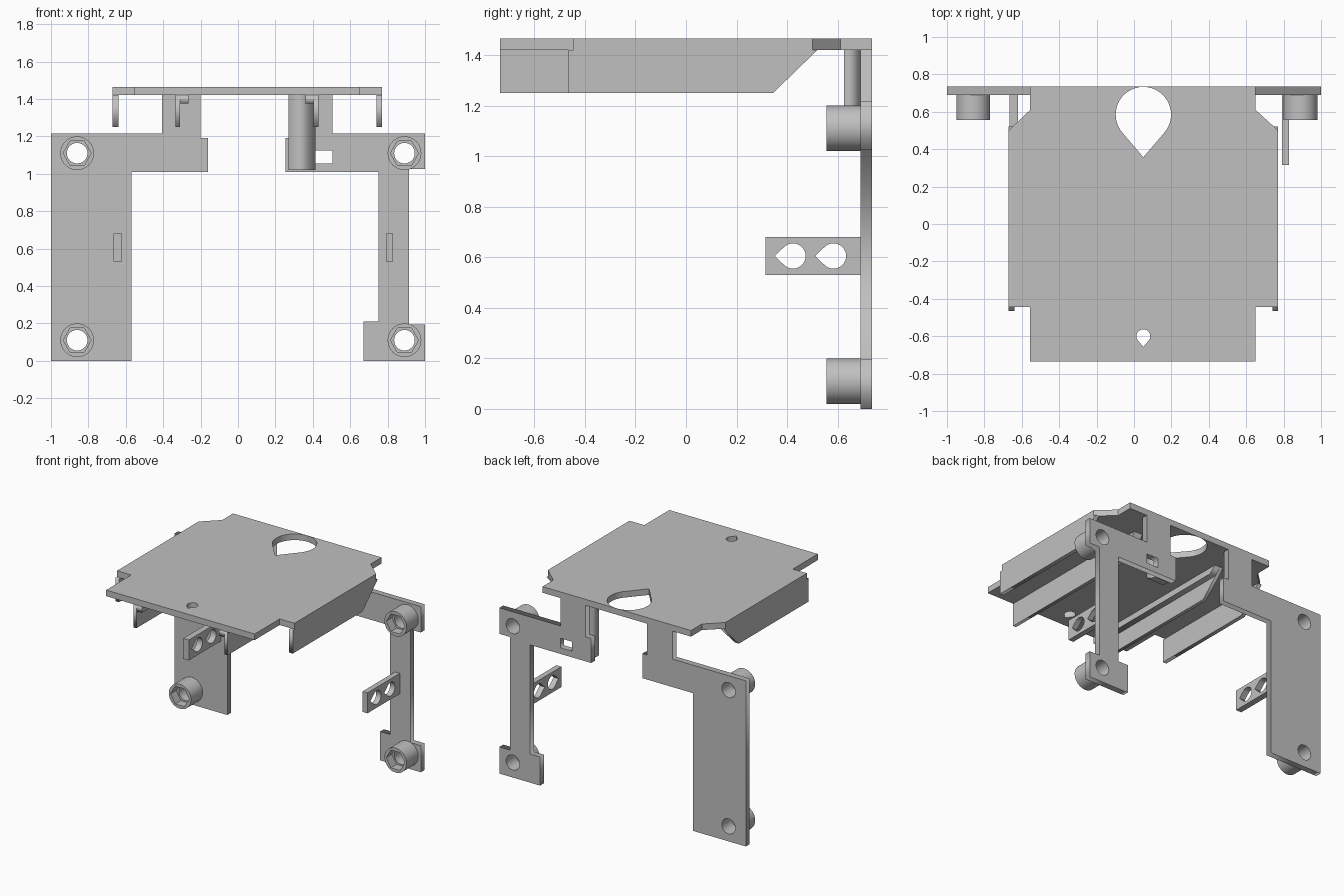
import bpy, bmesh
from math import sin, cos, pi, acos
from mathutils import Vector

cube = bpy.data.objects.get("Cube")
if cube:
    bpy.data.objects.remove(cube, do_unlink=True)

grey = bpy.data.materials.new("plain grey")
grey.use_nodes = True
colour = (0.53, 0.53, 0.53, 1)
grey.diffuse_color = colour
grey.node_tree.nodes["Principled BSDF"].inputs["Base Color"].default_value = colour

# For each profile plane: how (u, v, depth) maps to x, y, z
PLANES = {"XY": lambda u, v, w: (u, v, w),
          "XZ": lambda u, v, w: (u, w, v),
          "YZ": lambda u, v, w: (w, u, v)}


def prism(name, plane, lo, hi, *outlines):
    """Extrude an outline, with any further outlines as holes."""
    curve = bpy.data.curves.new(name, "CURVE")
    curve.dimensions = "2D"
    curve.fill_mode = "BOTH"
    curve.extrude = (hi - lo) / 2
    for points in outlines:
        spline = curve.splines.new("POLY")
        spline.points.add(len(points) - 1)
        for p, (u, v) in zip(spline.points, points):
            p.co = (u, v, 0, 1)
        spline.use_cyclic_u = True
    temp = bpy.data.objects.new(name, curve)
    mesh = bpy.data.meshes.new_from_object(temp)
    bpy.data.objects.remove(temp)
    bpy.data.curves.remove(curve)
    mid = (lo + hi) / 2
    for v in mesh.vertices:
        v.co = Vector(PLANES[plane](v.co.x, v.co.y, v.co.z + mid))
    bm = bmesh.new()
    bm.from_mesh(mesh)
    bmesh.ops.remove_doubles(bm, verts=bm.verts, dist=0.0001)
    bmesh.ops.recalc_face_normals(bm, faces=bm.faces)
    bm.to_mesh(mesh)
    bm.free()
    mesh.materials.clear()
    mesh.materials.append(grey)
    obj = bpy.data.objects.new(name, mesh)
    bpy.context.collection.objects.link(obj)
    return obj


def smooth(obj):
    bpy.ops.object.select_all(action="DESELECT")
    obj.select_set(True)
    bpy.context.view_layer.objects.active = obj
    bpy.ops.object.shade_smooth_by_angle(angle=0.5)


def rect(u0, u1, v0, v1):
    return [(u0, v0), (u1, v0), (u1, v1), (u0, v1)]


def circle(u, v, r, n=40, turn=0):
    return [(u + r * cos(turn + 2 * pi * i / n), v + r * sin(turn + 2 * pi * i / n))
            for i in range(n)]


def teardrop(u, v, r, tip, angle, n=32):
    """Round hole whose tangents meet in a point, in direction angle."""
    half = acos(r / tip)
    arc = [angle + half + (2 * pi - 2 * half) * i / n for i in range(n + 1)]
    return [(u + tip * cos(angle), v + tip * sin(angle))] + [
        (u + r * cos(a), v + r * sin(a)) for a in arc]


BACK, FACE, TOP, UNDER = 0.735, 0.69, 1.465, 1.42
BOSS_X, BOSS_Z = (-0.86, 0.89), (0.11, 1.11)

# Top plate with two keyhole openings
plate = prism("top_plate", "XY", UNDER, TOP,
              [(-0.555, -0.735), (0.65, -0.735), (0.65, -0.445), (0.77, -0.445),
               (0.77, 0.5), (0.65, 0.61), (0.65, BACK), (-0.555, BACK),
               (-0.555, 0.61), (-0.67, 0.5), (-0.67, -0.445), (-0.555, -0.445)],
              teardrop(0.05, 0.585, 0.148, 0.228, -pi / 2),
              teardrop(0.05, -0.6, 0.037, 0.057, -pi / 2))
smooth(plate)

# Hanging rails under the plate, with sloped rear ends
for name, x0, x1, front in (("right_flange", -0.67, -0.64, -0.465),
                            ("left_flange", 0.74, 0.77, -0.465),
                            ("right_rail", -0.335, -0.31, -0.735),
                            ("left_rail", 0.405, 0.43, -0.735)):
    prism(name, "YZ", x0, x1,
          [(front, 1.25), (0.345, 1.25), (0.52, UNDER), (front, UNDER)])
for name, x0, x1 in (("right_ledge", -0.31, -0.265), ("left_ledge", 0.36, 0.405)):
    prism(name, "YZ", x0, x1,
          [(-0.735, 1.375), (0.47, 1.375), (0.52, UNDER), (-0.735, UNDER)])

# Back brackets
prism("right_bracket", "XZ", FACE, BACK,
      [(-1, 0), (-0.57, 0), (-0.57, 1.01), (-0.16, 1.01), (-0.16, 1.19),
       (-0.2, 1.19), (-0.2, UNDER), (-0.405, UNDER), (-0.405, 1.215), (-1, 1.215)],
      *[circle(BOSS_X[0], z, 0.055) for z in BOSS_Z])
prism("left_bracket", "XZ", FACE, BACK,
      [(0.67, 0), (1, 0), (1, 0.195), (0.915, 0.195), (0.915, 1.025), (1, 1.025),
       (1, 1.215), (0.505, 1.215), (0.505, UNDER), (0.3, UNDER), (0.3, 1.19),
       (0.255, 1.19), (0.255, 1.01), (0.75, 1.01), (0.75, 0.21), (0.67, 0.21)],
      rect(0.41, 0.505, 1.055, 1.125),
      *[circle(BOSS_X[1], z, 0.055) for z in BOSS_Z])
prism("neck_rib", "XY", 1.02, UNDER,
      [(0.27, 0.625), (0.415, 0.625), (0.36, FACE), (0.27, FACE)])

# Cable arms with two pointed holes each
for name, x0, x1 in (("right_arm", -0.665, -0.62), ("left_arm", 0.79, 0.83)):
    arm = prism(name, "YZ", x0, x1, rect(0.315, FACE, 0.53, 0.68),
                *[teardrop(y, 0.605, 0.05, 0.073, pi) for y in (0.423, 0.583)])
    smooth(arm)

# Screw bosses with hexagonal nut pockets
for side, x in zip(("right", "left"), BOSS_X):
    for level, z in zip(("lower", "upper"), BOSS_Z):
        boss = prism(f"{side}_{level}_boss", "XZ", 0.555, FACE,
                     circle(x, z, 0.09), circle(x, z, 0.055))
        cutter = prism("nut_cutter", "XZ", 0.5, 0.62, circle(x, z, 0.075, 6))
        cutter.hide_render = True
        cut = boss.modifiers.new("nut pocket", "BOOLEAN")
        cut.operation = "DIFFERENCE"
        cut.solver = "EXACT"
        cut.object = cutter
        bpy.context.view_layer.objects.active = boss
        bpy.ops.object.modifier_apply(modifier=cut.name)
        bpy.data.objects.remove(cutter)
        smooth(boss)
